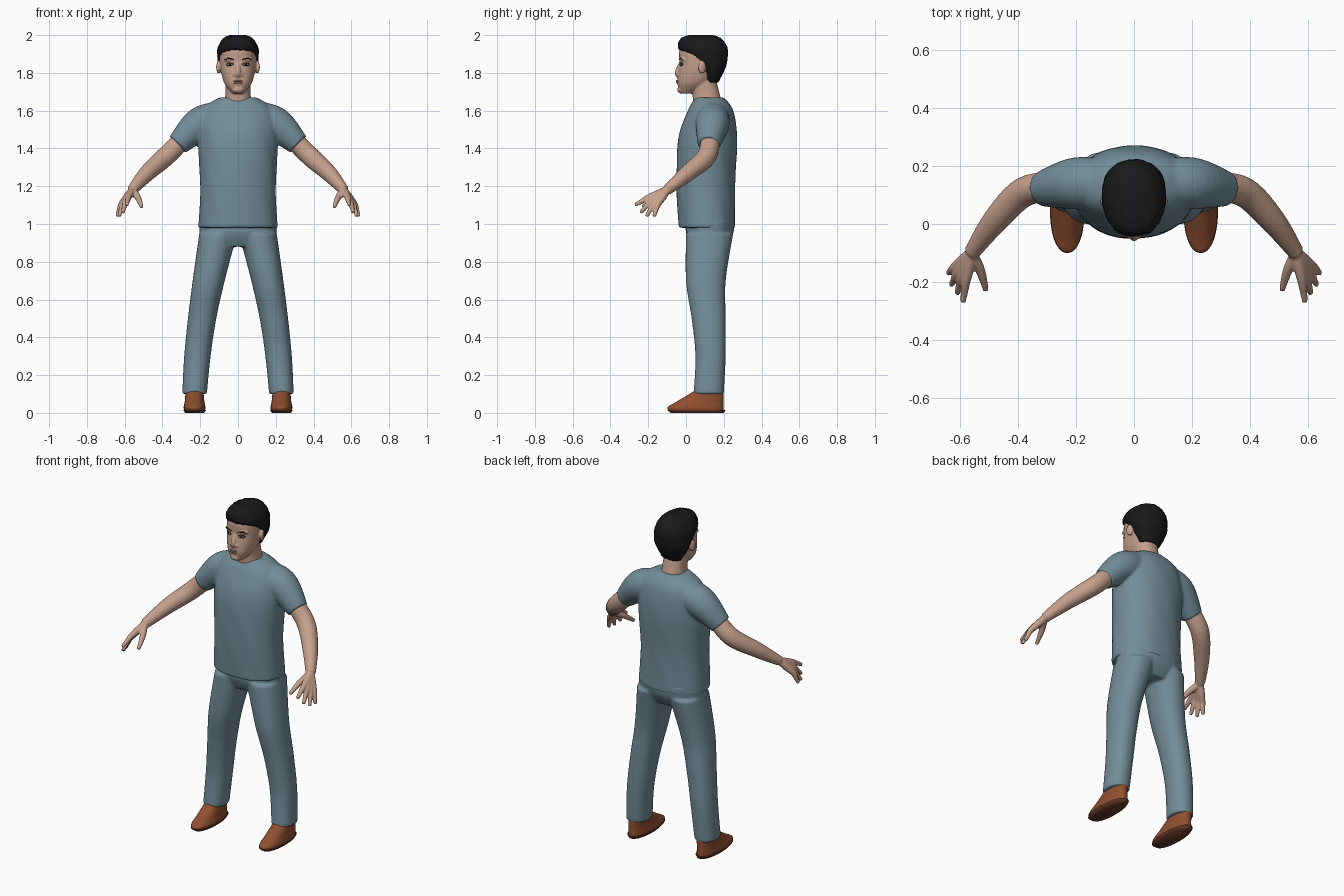
import bpy, bmesh, math, random
from mathutils import Vector, Matrix

random.seed(4)
if "Cube" in bpy.data.objects:
    bpy.data.objects.remove(bpy.data.objects["Cube"])


def material(name, red, green, blue):
    mat = bpy.data.materials.new(name)
    mat.use_nodes = True
    mat.diffuse_color = (red, green, blue, 1)
    shader = next(node for node in mat.node_tree.nodes if node.type == "BSDF_PRINCIPLED")
    shader.inputs["Base Color"].default_value = mat.diffuse_color
    shader.inputs["Roughness"].default_value = .8
    return mat


cloth = material("blue grey cloth", .17, .27, .32)
skin = material("skin", .56, .35, .26)
lip_colour = material("lip", .42, .22, .17)
black = material("black hair", .01, .01, .01)
eye_white = material("eye white", .6, .55, .5)
leather = material("brown leather", .28, .08, .03)
sole_colour = material("dark brown sole", .13, .04, .02)


def flow(rows, steps=6):
    """Fill in rows along a smooth curve that passes through the given ones."""
    rows = [Vector(row) for row in rows]
    last = len(rows) - 1
    result = []
    for i in range(last):
        start, end = rows[i], rows[i + 1]
        leave = (end - rows[max(i - 1, 0)]) / 2
        arrive = (rows[min(i + 2, last)] - start) / 2
        for k in range(steps):
            t = k / steps
            ease = t * t * (3 - 2 * t)
            result.append(start.lerp(end, ease) + leave * t * (1 - t) ** 2
                          - arrive * t * t * (1 - t))
    return result + [rows[-1]]


def bridge(bm, rings):
    """Join a list of point rings into a closed solid."""
    loops = [[bm.verts.new(point) for point in ring] for ring in rings]
    count = len(loops[0])
    for low, high in zip(loops, loops[1:]):
        for i in range(count):
            j = (i + 1) % count
            bm.faces.new((low[i], low[j], high[j], high[i]))
    bm.faces.new(loops[0])
    bm.faces.new(loops[-1])


def power_curve(value, power):
    return math.copysign(abs(value) ** (2 / power), value)


def loft(bm, rows, power=2.2, count=48, wrinkle=0, side=1):
    """Stack rounded sections: height, half width, front y, back y, centre x."""
    rings = []
    for height, half, front, back, centre in flow([(*row, 0)[:5] for row in rows]):
        ring = []
        for k in range(count):
            angle = math.tau * k / count
            fold = 1 + wrinkle * math.sin(7 * angle + 9 * height) * math.sin(13 * height + 3 * angle)
            across = power_curve(math.cos(angle), power) * half * fold
            depth = power_curve(math.sin(angle), power) * (back - front) / 2 * fold
            ring.append((side * centre + across, (front + back) / 2 + depth, height))
        rings.append(ring)
    bridge(bm, rings)


def tube(bm, points, side=1, count=20):
    """Round limb through points given as x, y, z, radius."""
    points = flow(points)
    centres = [Vector((side * p[0], p[1], p[2])) for p in points]
    rings = []
    for i, centre in enumerate(centres):
        along = centres[min(i + 1, len(centres) - 1)] - centres[max(i - 1, 0)]
        u = along.cross(Vector((0, 1, .3))).normalized()
        v = along.cross(u).normalized()
        angles = [math.tau * k / count for k in range(count)]
        rings.append([centre + points[i][3] * (math.cos(a) * u + math.sin(a) * v) for a in angles])
    bridge(bm, rings)


def blob(bm, centre, size, turn=0):
    place = Matrix.Translation(centre) @ Matrix.Rotation(turn, 4, "Z") @ Matrix.Diagonal((*size, 1))
    bmesh.ops.create_uvsphere(bm, u_segments=24, v_segments=14, radius=1, matrix=place)


def finish(name, bm, mat, voxel=0, mirror=False):
    """Make the object; a voxel size fuses and softens overlapping pieces."""
    bmesh.ops.recalc_face_normals(bm, faces=bm.faces)
    mesh = bpy.data.meshes.new(name)
    bm.to_mesh(mesh)
    bm.free()
    mesh.materials.append(mat)
    mesh.shade_smooth()
    part = bpy.data.objects.new(name, mesh)
    bpy.context.collection.objects.link(part)
    if voxel:
        fuse = part.modifiers.new("fuse", "REMESH")
        fuse.mode, fuse.voxel_size, fuse.use_smooth_shade = "VOXEL", voxel, True
        soften = part.modifiers.new("soften", "SMOOTH")
        soften.factor, soften.iterations = .5, 5
    if mirror:
        part.modifiers.new("mirror", "MIRROR")


both_sides = (1, -1)

# Shirt: body and two sleeves fused together
shirt = bmesh.new()
loft(shirt, [(.98, .21, -.04, .26), (1.2, .2, -.05, .26), (1.45, .21, -.04, .27),
             (1.6, .19, .01, .25), (1.67, .1, .05, .2)], wrinkle=.012)
for side in both_sides:
    tube(shirt, [(.08, .14, 1.57, .08), (.2, .14, 1.53, .09), (.32, .12, 1.42, .06)], side, 28)
finish("shirt", shirt, cloth, .008)

# Trousers: pelvis and two legs fused together
trousers = bmesh.new()
loft(trousers, [(.88, .13, .03, .21), (.95, .2, 0, .25), (1.03, .2, 0, .26)])
for side in both_sides:
    loft(trousers, [(.1, .065, .04, .2, .23), (.3, .07, .05, .21, .215), (.5, .075, .03, .21, .19),
                    (.7, .085, 0, .21, .155), (.95, .1, 0, .25, .105)], side=side)
finish("trousers", trousers, cloth, .008)

# Arms, with fingers fanning from wrist through a row of knuckles
arms = bmesh.new()
wrist = Vector((.56, -.1, 1.18))
tube(arms, [(.27, .13, 1.47, .05), (.38, .11, 1.36, .052), (.48, .01, 1.27, .044), (*wrist, .028)])
index_knuckle, little_knuckle = Vector((.58, -.2, 1.14)), Vector((.62, -.15, 1.1))
fingertips = [(.59, -.27, 1.1), (.61, -.24, 1.06), (.63, -.21, 1.04), (.64, -.17, 1.04)]
for i, tip in enumerate(fingertips):
    knuckle = index_knuckle.lerp(little_knuckle, i / 3)
    palm = wrist.lerp(knuckle, .5)
    middle = knuckle.lerp(Vector(tip), .5)
    tube(arms, [(*wrist, .02), (*palm, .02), (*knuckle, .016), (*middle, .013), (*tip, .01)])
tube(arms, [(*wrist, .02), (.53, -.16, 1.14, .017), (.51, -.23, 1.09, .01)])
finish("arms_and_hands", arms, skin, .005, mirror=True)

# Head, neck, nose, mouth, brows and ears
head = bmesh.new()
loft(head, [(1.69, .03, -.03, .04), (1.75, .075, -.045, .13), (1.85, .095, -.035, .19),
            (1.93, .09, -.03, .2), (1.98, .04, .05, .13)])
loft(head, [(1.6, .08, .04, .2), (1.68, .067, .035, .18), (1.76, .065, .03, .16)])
tube(head, [(0, -.03, 1.85, .01), (0, -.045, 1.8, .015), (0, -.035, 1.78, .012)])
blob(head, (0, -.036, 1.75), (.03, .014, .014))
blob(head, (0, -.027, 1.71), (.03, .02, .017))
for side in both_sides:
    turn = side * .35
    blob(head, (side * .017, -.038, 1.79), (.011, .012, .01))
    blob(head, (side * .045, -.021, 1.87), (.032, .012, .01), turn)
    blob(head, (side * .103, .085, 1.83), (.011, .022, .035), turn)
finish("head_and_neck", head, skin, .005)

# Lips
lips = bmesh.new()
for height in (1.757, 1.748):
    blob(lips, (0, -.045, height), (.025, .007, .005))
finish("lips", lips, lip_colour)

# Eyes with dark rims, irises and eyebrows
whites, darks = bmesh.new(), bmesh.new()
for side in both_sides:
    turn = side * .35
    eye = Vector((side * .042, -.025, 1.845))
    forward = Vector((0, -.002, 0))
    blob(darks, eye, (.022, .005, .009), turn)
    blob(whites, eye + forward, (.018, .005, .005), turn)
    blob(darks, eye + 2 * forward, (.007, .004, .006), turn)
    tube(darks, [(.02, -.036, 1.87, .002), (.05, -.03, 1.877, .004), (.07, -.017, 1.87, .002)], side)
finish("eye_whites", whites, eye_white)
finish("irises_and_brows", darks, black)

# Short cropped hair with a ragged surface; its front follows the hairline
hair = bmesh.new()
loft(hair, [(1.75, .06, .1, .17), (1.83, .1, .05, .21), (1.88, .108, .01, .22),
            (1.93, .108, -.04, .22), (1.98, .08, -.03, .19), (2, .04, .02, .14)])
for vert in hair.verts:
    vert.co += Vector([random.uniform(-.002, .002) for axis in "xyz"])
finish("hair", hair, black)

# Shoes and soles
uppers, soles = bmesh.new(), bmesh.new()
loft(uppers, [(.01, .055, -.09, .2, .23), (.03, .058, -.1, .2, .23), (.06, .052, -.05, .2, .23),
              (.12, .047, .05, .2, .23)])
loft(soles, [(0, .05, -.08, .2, .23), (.015, .06, -.1, .21, .23)])
finish("shoe_uppers", uppers, leather, .006, mirror=True)
finish("shoe_soles", soles, sole_colour, mirror=True)
